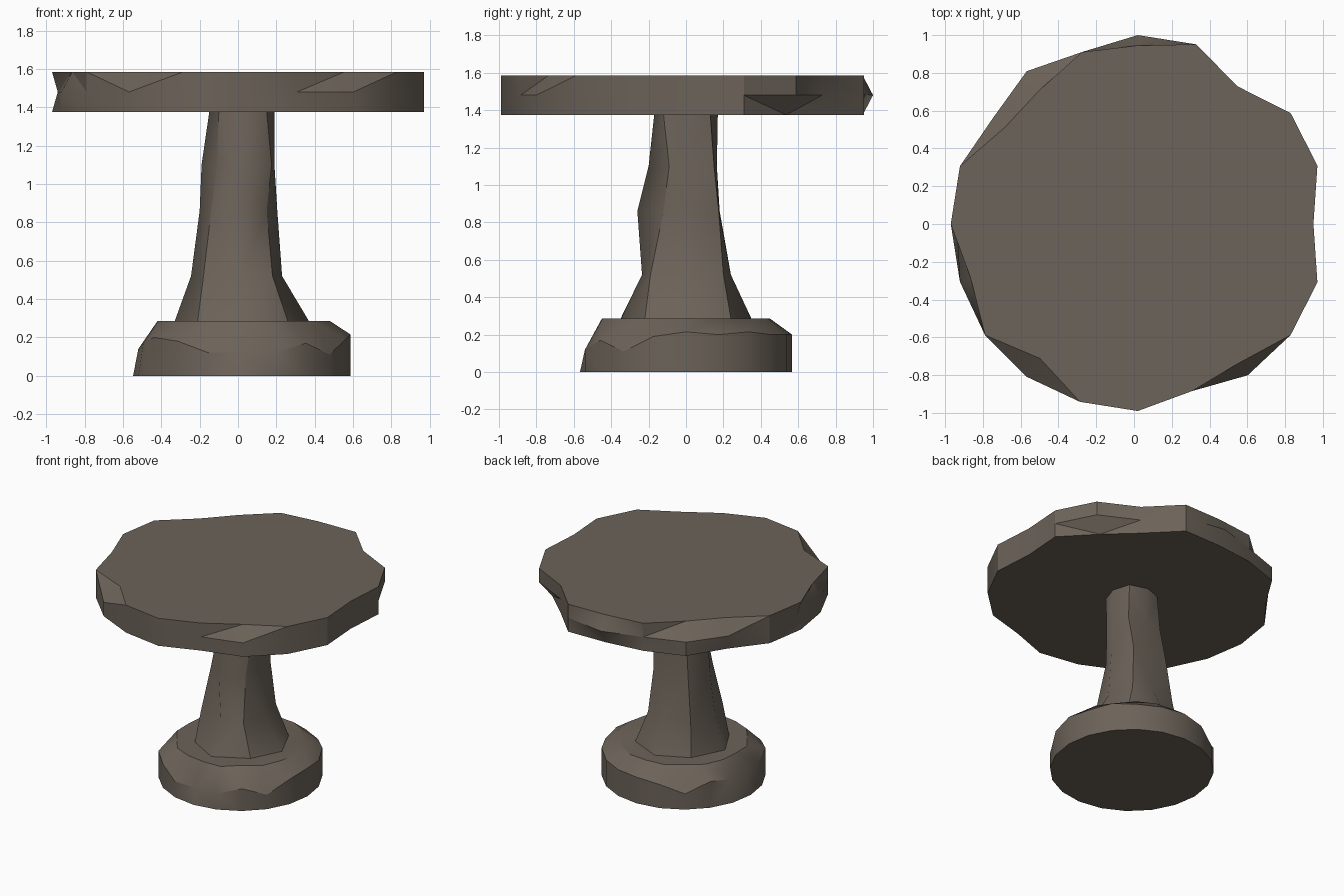
import bpy, bmesh
from math import sin, cos, pi

if "Cube" in bpy.data.objects:
    bpy.data.objects.remove(bpy.data.objects["Cube"])

CX = 0.02  # the rings sit slightly off centre


def loft(name, rings, sharp_columns=None):
    """Skin closed rings of points from bottom to top, with flat caps."""
    bm = bmesh.new()
    loops = [[bm.verts.new(p) for p in ring] for ring in rings]
    n = len(loops[0])
    for a, b in zip(loops, loops[1:]):
        for i in range(n):
            j = (i + 1) % n
            bm.faces.new((a[i], a[j], b[j], b[i]))
    bm.faces.new(loops[0][::-1])
    bm.faces.new(loops[-1])
    bmesh.ops.triangulate(bm, faces=[f for f in bm.faces if len(f.verts) == 4])
    for f in bm.faces:
        f.smooth = True
    if sharp_columns:
        for loop in (loops[0], loops[-1]):
            for i in range(n):
                bm.edges.get((loop[i], loop[(i + 1) % n])).smooth = False
        for a, b in zip(loops, loops[1:]):
            for i in sharp_columns:
                bm.edges.get((a[i], b[i])).smooth = False
    mesh = bpy.data.meshes.new(name)
    bm.to_mesh(mesh)
    bm.free()
    obj = bpy.data.objects.new(name, mesh)
    bpy.context.collection.objects.link(obj)
    mesh.materials.append(stone)
    if not sharp_columns:
        bpy.ops.object.select_all(action='DESELECT')
        obj.select_set(True)
        bpy.context.view_layer.objects.active = obj
        bpy.ops.object.shade_smooth_by_angle(angle=pi / 6)
    return obj


def ring(radii, heights):
    n = len(radii)
    return [(CX + r * cos(2 * pi * i / n), r * sin(2 * pi * i / n), z)
            for i, (r, z) in enumerate(zip(radii, heights))]


stone = bpy.data.materials.new("stone")
stone.diffuse_color = (0.15, 0.125, 0.10, 1)
stone.use_nodes = True
stone.node_tree.nodes["Principled BSDF"].inputs["Base Color"].default_value = stone.diffuse_color

# Table top: 20-sided slab with chipped rim, chips differ per level
mid = [.93, 1, 1, .9, 1, 1, .957, 1, .95, .99,
       .96, .99, 1, 1, .99, .99, .93, .99, 1, 1]
top, low = mid[:], mid[:]
for k, r in {5: .945, 7: .88, 8: .87, 10: .99, 11: .93, 13: .88, 17: .91}.items():
    top[k] = r
for k, r in {2: .91, 3: .9, 5: .945, 8: .93, 10: .99}.items():
    low[k] = r
loft("table_top", [ring(low, [1.375] * 20), ring(mid, [1.48] * 20),
                   ring(top, [1.585] * 20)])

# Base: 20-sided drum with a rough chipped bevel
shoulder = [.215, .2, .215, .2, .2, .2, .18, .12, .2, .17,
            .14, .17, .2, .18, .12, .12, .12, .17, .11, .19]
sh_r = [.567] * 20
for k in (9, 10, 11, 15):
    sh_r[k] = .54
rim = [.46, .47, .44, .46, .46, .45, .46, .44, .46, .45,
       .44, .46, .44, .46, .45, .45, .47, .43, .46, .45]
loft("base", [ring([.567] * 20, [0] * 20), ring(sh_r, shoulder),
              ring(rim, [.285] * 20)])

# Pedestal: tapering octagon; z, axis reach (x-, x+, y-, y+), corner reach (same)
levels = [
    (.285, -.33, .37, -.35, .35, -.21, .26, -.22, .24),
    (.52, -.245, .23, -.235, .24, -.18, .18, -.19, .20),
    (.86, -.20, .205, -.26, .18, -.14, .15, -.12, .175),
    (1.10, -.19, .19, -.20, .165, -.11, .175, -.09, .15),
    (1.375, -.15, .19, -.17, .17, -.10, .15, -.12, .13),
]
loft("pedestal", [[(x1, 0, z), (c1, d1, z), (CX, y1, z), (c0, d1, z),
                   (x0, 0, z), (c0, d0, z), (CX, y0, z), (c1, d0, z)]
                  for z, x0, x1, y0, y1, c0, c1, d0, d1 in levels],
     sharp_columns=(1, 3, 5, 7))
